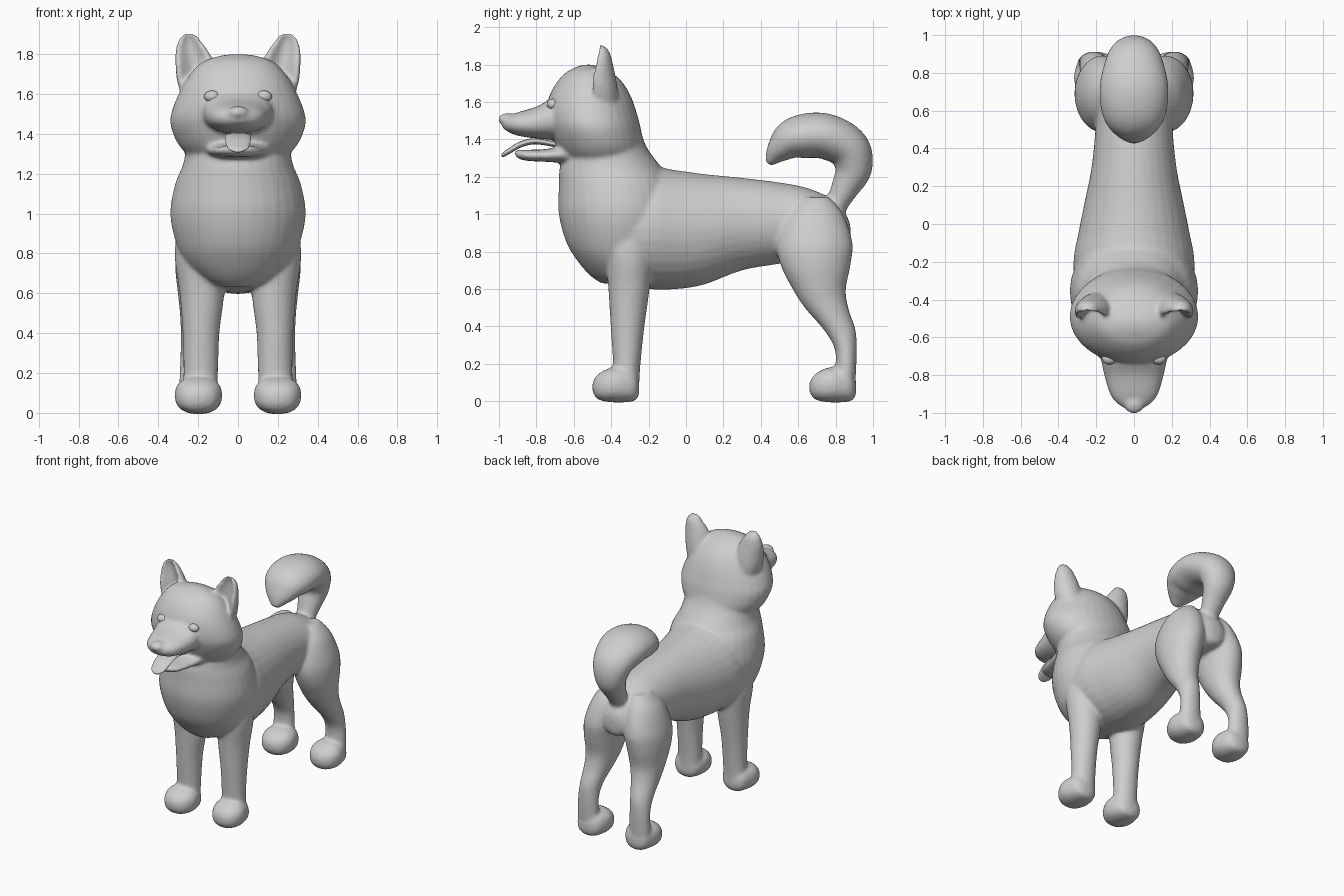
import bpy
import bmesh
from math import cos, sin, pi, copysign
from mathutils import Vector, Matrix

default_cube = bpy.data.objects.get("Cube")
if default_cube:
    bpy.data.objects.remove(default_cube, do_unlink=True)

clay = bpy.data.materials.new("light_grey")
clay.use_nodes = True
grey = (0.62, 0.62, 0.62, 1)
clay.diffuse_color = grey
clay.node_tree.nodes["Principled BSDF"].inputs["Base Color"].default_value = grey


def interpolate(rows, steps=6):
    """Catmull-Rom interpolation through rows of numbers."""
    result = []
    last = len(rows) - 1
    for i in range(last):
        before, start = rows[max(i - 1, 0)], rows[i]
        end, after = rows[i + 1], rows[min(i + 2, last)]
        for step in range(steps):
            t = step / steps
            result.append([
                b + (c - a) * t / 2
                + (2 * a - 5 * b + 4 * c - d) * t * t / 2
                + (3 * b - a - 3 * c + d) * t ** 3 / 2
                for a, b, c, d in zip(before, start, end, after)])
    result.append(list(rows[-1]))
    return result


def loft(bm, rings, power=1.0, dent=0.0, segments=32):
    """Skin closed rings given as (centre, u axis, v axis)."""
    loops = []
    for centre, u, v in rings:
        loop = []
        for k in range(segments):
            angle = 2 * pi * k / segments
            c, s = cos(angle), sin(angle)
            c = copysign(abs(c) ** power, c)
            s = copysign(abs(s) ** power, s)
            if s < 0:
                s *= 1 - dent * s * s
            loop.append(bm.verts.new(centre + u * c + v * s))
        loops.append(loop)
    faces = [bm.faces.new(loops[0]), bm.faces.new(loops[-1])]
    for low, high in zip(loops, loops[1:]):
        for k in range(segments):
            n = (k + 1) % segments
            faces.append(bm.faces.new((low[k], low[n], high[n], high[k])))
    bmesh.ops.recalc_face_normals(bm, faces=faces)


def upright(bm, rows, side=1, **options):
    """Horizontal rings, rows of z, front y, back y, inner x, outer x."""
    rings = []
    for z, y0, y1, x0, x1 in interpolate(rows):
        rings.append((Vector((side * (x0 + x1) / 2, (y0 + y1) / 2, z)),
                      Vector(((x1 - x0) / 2, 0, 0)),
                      Vector((0, (y1 - y0) / 2, 0))))
    loft(bm, rings, **options)


def lengthwise(bm, rows, side=1, shift=0, **options):
    """Rings facing the front, rows of y, bottom z, top z, inner x, outer x."""
    rings = []
    for y, z0, z1, x0, x1 in interpolate(rows):
        rings.append((Vector((side * (x0 + x1) / 2, y + shift, (z0 + z1) / 2)),
                      Vector(((x1 - x0) / 2, 0, 0)),
                      Vector((0, 0, (z1 - z0) / 2))))
    loft(bm, rings, **options)


def along_path(bm, rows, **options):
    """Rings across a path in the middle plane, rows of y, z, half width, half depth."""
    pts = interpolate(rows)
    rings = []
    for i, (y, z, width, depth) in enumerate(pts):
        a, b = pts[max(i - 1, 0)], pts[min(i + 1, len(pts) - 1)]
        normal = Vector((0, a[1] - b[1], b[0] - a[0])).normalized()
        rings.append((Vector((0, y, z)), Vector((width, 0, 0)), normal * depth))
    loft(bm, rings, **options)


def centred(rows):
    """Turn a half width in the last column into both x limits."""
    return [(*row[:-1], -row[-1], row[-1]) for row in rows]


def ellipsoid(bm, centre, radii):
    place = Matrix.Translation(centre) @ Matrix.Diagonal((*radii, 1))
    bmesh.ops.create_uvsphere(bm, u_segments=32, v_segments=16, radius=1, matrix=place)


def finish(bm, name):
    mesh = bpy.data.meshes.new(name)
    for face in bm.faces:
        face.smooth = True
    bm.to_mesh(mesh)
    bm.free()
    mesh.materials.append(clay)
    obj = bpy.data.objects.new(name, mesh)
    bpy.context.collection.objects.link(obj)
    return obj


body = bmesh.new()

# Trunk from shoulders to rump
lengthwise(body, centred([
    (-.55, .74, 1.1, .2), (-.4, .63, 1.18, .3), (-.2, .6, 1.25, .32),
    (-.05, .6, 1.235, .295), (.1, .625, 1.215, .265), (.3, .7, 1.195, .225),
    (.5, .735, 1.17, .205), (.65, .76, 1.14, .2), (.78, .78, 1.08, .165),
    (.86, .8, .99, .09), (.88, .85, .93, .03)]))

# Chest and neck
upright(body, centred([
    (.63, -.45, -.3, .08), (.67, -.51, -.22, .17), (.75, -.58, -.12, .26),
    (.85, -.64, -.06, .31), (1, -.68, -.03, .34), (1.15, -.68, -.06, .315),
    (1.25, -.675, -.13, .275), (1.35, -.64, -.205, .26),
    (1.45, -.6, -.245, .25), (1.55, -.56, -.28, .2)]))

# Skull and cheeks
upright(body, centred([
    (1.25, -.6, -.3, .2), (1.34, -.68, -.23, .295), (1.45, -.73, -.24, .34),
    (1.53, -.745, -.26, .327), (1.62, -.735, -.29, .288),
    (1.7, -.695, -.335, .24), (1.76, -.64, -.4, .18), (1.79, -.58, -.47, .1),
    (1.8, -.54, -.5, .03)]))

# Upper muzzle, nose and lower jaw
lengthwise(body, centred([
    (-.6, 1.4, 1.63, .2), (-.72, 1.4, 1.615, .175), (-.8, 1.405, 1.575, .158),
    (-.9, 1.42, 1.545, .128), (-.95, 1.44, 1.525, .09),
    (-.98, 1.46, 1.51, .04)]), power=.9)
ellipsoid(body, (0, -.955, 1.507), (.053, .05, .034))
lengthwise(body, centred([
    (-.6, 1.27, 1.38, .17), (-.74, 1.28, 1.35, .135), (-.84, 1.285, 1.345, .11),
    (-.89, 1.295, 1.345, .075), (-.915, 1.315, 1.34, .03)]), power=.9)

# Curled tail
along_path(body, [
    (.77, .95, .06, .06), (.805, 1.05, .068, .06), (.85, 1.14, .085, .075),
    (.895, 1.245, .115, .1), (.865, 1.355, .15, .115), (.73, 1.42, .182, .122),
    (.58, 1.405, .168, .112), (.495, 1.34, .11, .07), (.44, 1.27, .03, .02)])

paw = [
    (-.5, .05, .1, .17, .23), (-.47, .01, .145, .115, .285),
    (-.4, -.005, .18, .08, .318), (-.32, -.005, .18, .09, .305),
    (-.27, .005, .15, .12, .28), (-.25, .04, .1, .17, .23)]

for side in (1, -1):
    # Ear with hollow front
    upright(body, [
        (1.58, -.55, -.36, .1, .28), (1.66, -.565, -.365, .1, .305),
        (1.73, -.56, -.375, .112, .313), (1.8, -.53, -.39, .14, .315),
        (1.86, -.505, -.405, .18, .304), (1.89, -.49, -.425, .205, .285),
        (1.905, -.475, -.445, .23, .265)], side, dent=1.25)
    # Front leg
    upright(body, [
        (1, -.42, -.2, .12, .29), (.8, -.43, -.18, .08, .318),
        (.6, -.415, -.195, .07, .293), (.4, -.403, -.222, .093, .278),
        (.2, -.39, -.243, .1, .274), (.08, -.39, -.25, .1, .28)], side)
    lengthwise(body, paw, side, power=.85)
    # Hind leg
    upright(body, [
        (1.09, .62, .77, .06, .17), (1, .53, .84, .02, .25),
        (.85, .485, .89, .02, .305), (.73, .505, .88, .04, .315),
        (.6, .57, .855, .065, .302), (.5, .635, .868, .095, .292),
        (.38, .738, .907, .13, .287), (.28, .795, .913, .138, .29),
        (.17, .8, .91, .135, .295), (.08, .8, .905, .13, .295)], side)
    lengthwise(body, paw, side, shift=1.16, power=.85)
    # Eye
    eye = bmesh.new()
    ellipsoid(eye, (side * .13, -.712, 1.588), (.04, .032, .03))
    finish(eye, "left_eye" if side > 0 else "right_eye")

# Blend all body parts into one soft skin
skin = finish(body, "body")
remesh = skin.modifiers.new("Blend", "REMESH")
remesh.mode = "VOXEL"
remesh.voxel_size = .011
remesh.use_smooth_shade = True
soften = skin.modifiers.new("Soften", "SMOOTH")
soften.factor = .5
soften.iterations = 10

# Hanging tongue
tongue = bmesh.new()
along_path(tongue, [
    (-.68, 1.37, .06, .015), (-.8, 1.39, .065, .016), (-.88, 1.375, .065, .016),
    (-.95, 1.335, .055, .014), (-.975, 1.318, .035, .011),
    (-.985, 1.31, .012, .005)])
finish(tongue, "tongue")
